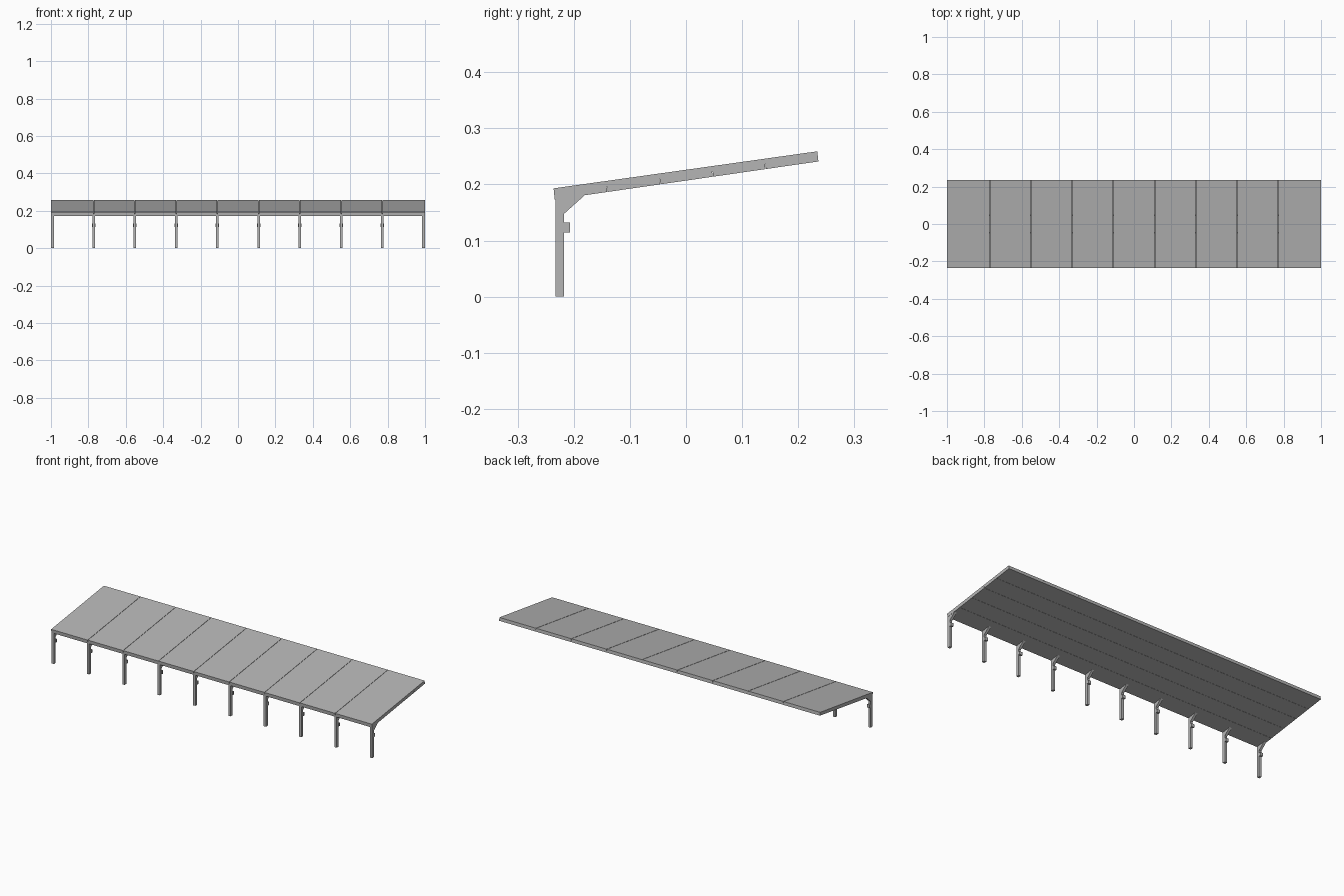
import bpy, bmesh
from mathutils import Vector

cube = bpy.data.objects.get("Cube")
if cube:
    bpy.data.objects.remove(cube, do_unlink=True)

grey = bpy.data.materials.new("light grey metal")
grey.use_nodes = True
colour = (0.46, 0.46, 0.46, 1)
grey.diffuse_color = colour
grey.node_tree.nodes["Principled BSDF"].inputs["Base Color"].default_value = colour


def extrude_x(name, profile, x0, x1):
    """Extrude a closed (y, z) profile from x0 to x1."""
    bm = bmesh.new()
    face = bm.faces.new([bm.verts.new((x0, y, z)) for y, z in profile])
    result = bmesh.ops.extrude_face_region(bm, geom=[face])
    moved = [v for v in result["geom"] if isinstance(v, bmesh.types.BMVert)]
    bmesh.ops.translate(bm, verts=moved, vec=(x1 - x0, 0, 0))
    bmesh.ops.recalc_face_normals(bm, faces=bm.faces)
    mesh = bpy.data.meshes.new(name)
    bm.to_mesh(mesh)
    bm.free()
    mesh.materials.append(grey)
    obj = bpy.data.objects.new(name, mesh)
    bpy.context.collection.objects.link(obj)
    return obj


def box_profile(y0, y1, z0, z1):
    return [(y0, z0), (y1, z0), (y1, z1), (y0, z1)]


# Cross-section corners of the sloping roof
top_front, top_back = Vector((-0.236, 0.193)), Vector((0.234, 0.259))
low_front, low_back = Vector((-0.234, 0.173)), Vector((0.236, 0.241))


def roof_point(along, depth):
    """Point in the roof section: 0-1 front to back, 0-1 top to underside."""
    return top_front.lerp(top_back, along).lerp(low_front.lerp(low_back, along), depth)


def roof_section(a0, a1, d0, d1):
    return [roof_point(a0, d1), roof_point(a1, d1), roof_point(a1, d0), roof_point(a0, d0)]


BAYS = 9
END = 0.992
HALF = 0.007
GAP = 0.001
spacing = 2 * END / BAYS
post_x = [-END + i * spacing for i in range(BAYS + 1)]

# Roof panels, one per bay, with a fine seam at each frame
for i in range(BAYS):
    x0 = -1 if i == 0 else post_x[i] + GAP
    x1 = 1 if i == BAYS - 1 else post_x[i + 1] - GAP
    extrude_x(f"roof_panel_{i + 1}", roof_section(0, 1, 0, 0.5), x0, x1)

# Lengthwise soffit boards under the panels
BOARDS = 5
for i in range(BOARDS):
    a0 = i / BOARDS + (GAP if i else 0)
    a1 = (i + 1) / BOARDS - (GAP if i < BOARDS - 1 else 0)
    extrude_x(f"soffit_board_{i + 1}", roof_section(a0, a1, 0.5, 1), -1, 1)

# Support frames: post, knee brace and small rail bracket
for i, x in enumerate(post_x, 1):
    extrude_x(f"post_{i}", box_profile(-0.233, -0.217, 0, 0.18), x - HALF, x + HALF)
    extrude_x(f"knee_brace_{i}",
              [(-0.217, 0.148), (-0.178, 0.183), (-0.217, 0.178)], x - HALF, x + HALF)
    width = min(0.009, 1 - abs(x))
    extrude_x(f"bracket_{i}", box_profile(-0.217, -0.207, 0.114, 0.132), x - width, x + width)
